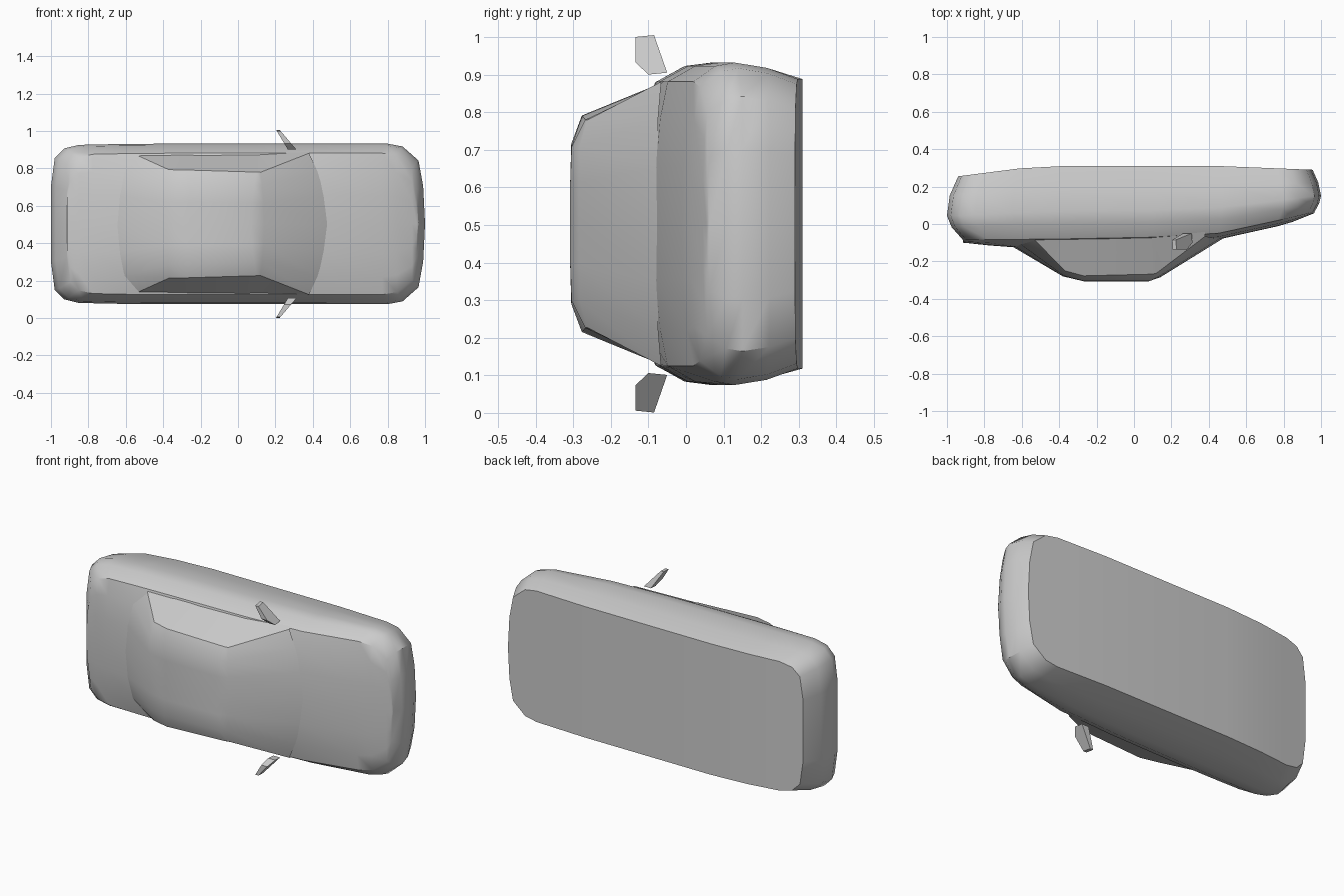
import bpy, bmesh, math

if "Cube" in bpy.data.objects:
    bpy.data.objects.remove(bpy.data.objects["Cube"])

ZC = 0.503  # mid-plane of the car, which lies on its side


def interp(pts, x):
    if x <= pts[0][0]:
        return pts[0][1]
    for (a, p), (b, q) in zip(pts, pts[1:]):
        if x <= b:
            return p + (q - p) * (x - a) / (b - a)
    return pts[-1][1]


def finish(name, bm, angle):
    bmesh.ops.remove_doubles(bm, verts=bm.verts[:], dist=0.0005)
    bmesh.ops.recalc_face_normals(bm, faces=bm.faces[:])
    me = bpy.data.meshes.new(name)
    bm.to_mesh(me)
    bm.free()
    ob = bpy.data.objects.new(name, me)
    bpy.context.collection.objects.link(ob)
    if angle:
        bpy.ops.object.select_all(action='DESELECT')
        ob.select_set(True)
        bpy.context.view_layer.objects.active = ob
        bpy.ops.object.shade_smooth_by_angle(angle=math.radians(angle))
    return ob


def loft(name, rows, angle):
    """Skin closed cross-sections given as lists of (x, y, half offset)."""
    bm = bmesh.new()
    grid = [[bm.verts.new((x, y, ZC + h)) for x, y, h in r] for r in rows]
    n = len(rows[0])
    for a, b in zip(grid, grid[1:]):
        for j in range(n):
            k = (j + 1) % n
            bm.faces.new((a[j], a[k], b[k], b[j]))
    return finish(name, bm, angle)


def mirrored(half):
    """Half section ending on the centre line -> full section."""
    return half + [(x, y, -h) for x, y, h in reversed(half[:-1])]


# Lower body: plan outline, side profiles and bulge levels
plan = [(-1, 0), (-1, .47), (-.98, .82), (-.93, .94), (-.85, .985), (-.65, .995),
        (-.4, 1), (.1, 1), (.47, 1), (.8, 1), (.88, .965), (.965, .79), (.99, .47), (1, 0)]
under = [(-.94, .255), (-.55, .305), (-.4, .31), (.45, .31), (.95, .29)]
edge = [(-.91, -.085), (-.4, -.08), (.38, -.065), (.82, .03), (.97, .065)]
crown = [(-.91, -.1), (-.65, -.128), (.1, -.128), (.47, -.08), (.82, 0), (.97, .06)]
# (height blend, rear x, front x, half width)
levels = [(1, .94, .955, .385), (.7, .985, .985, .415), (.38, 1, 1, .429),
          (.2, .975, .99, .42), (0, .915, .965, .378)]
rows = []
for u, w in plan:
    half = []
    for v, xr, xf, h in levels:
        x = u * (xr if u < 0 else xf)
        t, b = interp(edge, x), interp(under, x)
        half.append((x, t + (b - t) * v, h * w))
    for f in (.75, .4, 0):
        c = interp(crown, x)
        half.append((x, t + (c - t) * (1 - f ** 3), .378 * w * f))
    rows.append(mirrored(half))
loft("car_body", rows, 35)

# Cabin: (centre x, centre y, edge x, edge y, edge half width)
cabin = [(-.66, -.115, -.56, -.055, .376), (-.38, -.28, -.37, -.25, .29),
         (-.26, -.308, -.27, -.277, .288), (.07, -.308, .1, -.268, .277),
         (.14, -.285, .12, -.263, .276), (.48, -.075, .38, -.066, .378)]
rows = []
for xc, yc, xe, ye, h in cabin:
    half = [(xe, -.04, .385), (xe, min(ye, -.05), h)]
    for f in (.74, .4, 0):
        half.append((xe + (xc - xe) * (1 - f * f), ye + (yc - ye) * (1 - f ** 8), h * f))
    rows.append(mirrored(half))
loft("cabin", rows, 35)

# Wing mirrors: (y, half offset) outline, tilted backwards with distance
outline = [(-.135, .497), (-.085, .502), (-.05, .402), (-.1, .397), (-.135, .43)]
for side, name in ((1, "wing_mirror_left"), (-1, "wing_mirror_right")):
    bm = bmesh.new()
    loops = []
    for x0, slope in ((.205, .6), (.225, .85)):
        loops.append([bm.verts.new((x0 + slope * (.5 - h), y, ZC + side * h))
                      for y, h in outline])
    for lp in loops:
        bm.faces.new(lp)
    for j in range(5):
        k = (j + 1) % 5
        bm.faces.new((loops[0][j], loops[0][k], loops[1][k], loops[1][j]))
    finish(name, bm, 0)
